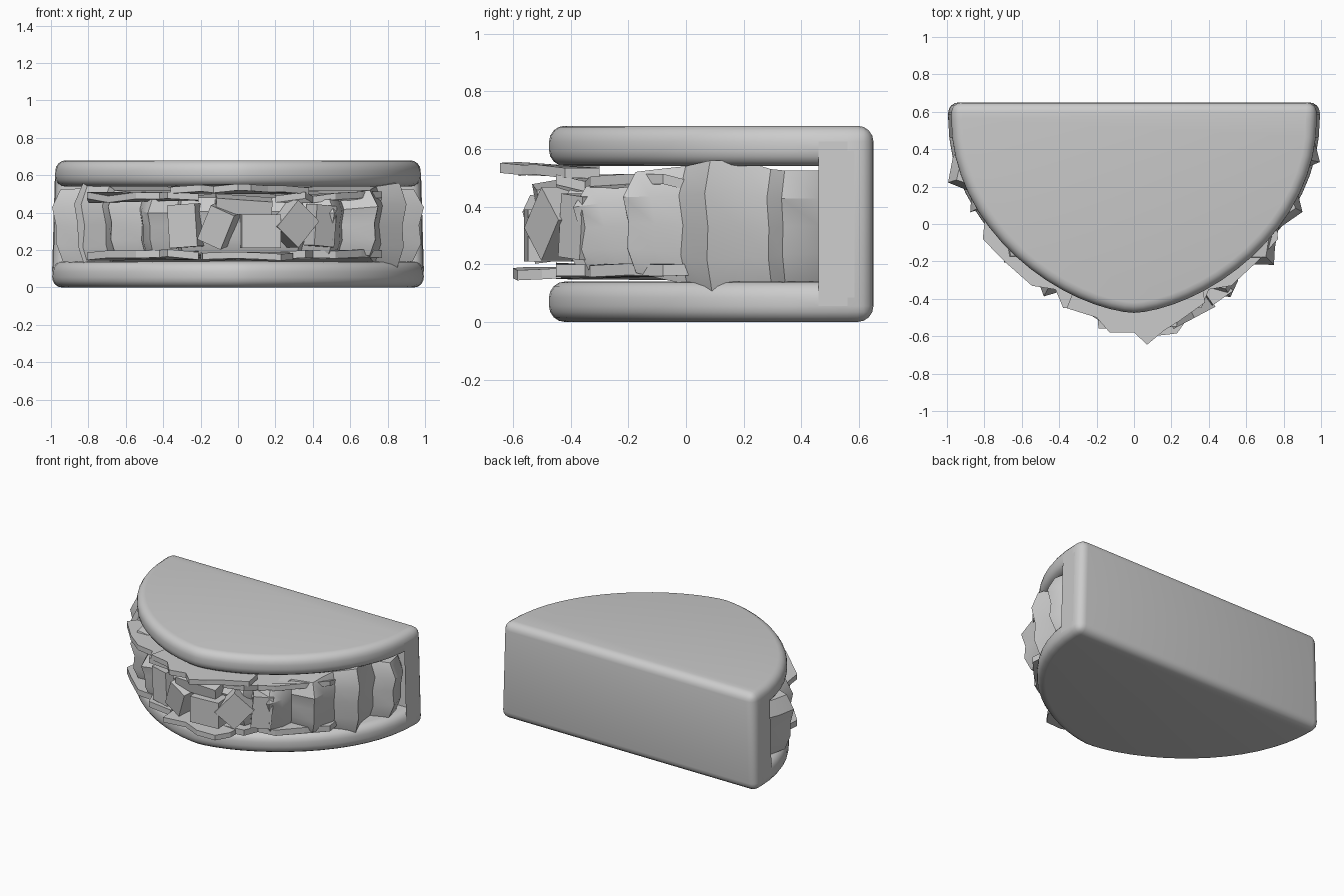
import bpy, bmesh, math, random
from mathutils import Vector, Euler

if "Cube" in bpy.data.objects:
    bpy.data.objects.remove(bpy.data.objects["Cube"])

random.seed(4)


def make(name, verts, faces):
    me = bpy.data.meshes.new(name)
    me.from_pydata(verts, [], faces)
    bm = bmesh.new()
    bm.from_mesh(me)
    bmesh.ops.recalc_face_normals(bm, faces=bm.faces)
    bm.to_mesh(me)
    bm.free()
    ob = bpy.data.objects.new(name, me)
    bpy.context.collection.objects.link(ob)
    return ob


def prism(name, outline, z0, z1, z_off=None):
    n = len(outline)
    off = z_off or [0] * n
    verts = [(x, y, z0 + o) for (x, y), o in zip(outline, off)]
    verts += [(x, y, z1 + o) for (x, y), o in zip(outline, off)]
    faces = [list(range(n)), list(range(n, 2 * n))]
    faces += [(i, (i + 1) % n, n + (i + 1) % n, n + i) for i in range(n)]
    return make(name, verts, faces)


def smooth(ob, angle):
    bpy.ops.object.select_all(action="DESELECT")
    ob.select_set(True)
    bpy.context.view_layer.objects.active = ob
    bpy.ops.object.shade_smooth_by_angle(angle=math.radians(angle))


# bread: half-oval block with a slot cut out, leaving two slabs and a back wall
outline = []
for i in range(33):
    s = 1 - 2 * i / 32
    c = math.copysign(abs(s) ** 0.85, s)          # even spacing around the tip
    t = math.acos(max(-1, min(1, math.sin(s * math.pi / 2))))
    c = math.cos(t)
    outline.append((math.copysign(0.99 * abs(c) ** 1.25, c), 0.56 - 1.035 * math.sin(t)))
outline += [(-0.99, 0.65), (0.99, 0.65)]
bread = prism("bread", outline, 0, 0.68)
for v in bread.data.vertices:
    v.co.x *= 0.985 if v.co.z > 0.3 else 1.005
slot = prism("slot_cutter", [(-2, -2), (2, -2), (2, 0.53), (-2, 0.53)], 0.14, 0.54)
slot.hide_render = True
cut = bread.modifiers.new("slot", "BOOLEAN")
cut.operation, cut.object, cut.solver = "DIFFERENCE", slot, "EXACT"
bpy.context.view_layer.objects.active = bread
bpy.ops.object.modifier_apply(modifier="slot")
bpy.data.objects.remove(slot)
# round only the outward edges
bm = bmesh.new()
bm.from_mesh(bread.data)
bmesh.ops.recalc_face_normals(bm, faces=bm.faces)
edges = [e for e in bm.edges if e.calc_face_angle_signed(0) > math.radians(40)]
bmesh.ops.bevel(bm, geom=edges, offset=0.055, segments=4, profile=0.5,
                affect="EDGES", clamp_overlap=False)
bm.to_mesh(bread.data)
bm.free()
smooth(bread, 35)

# filling: crumpled wall of overlapping chunks, (x, y, low z, high z)
half = [(0.88, 0.56, .14, .52), (0.97, 0.46, .14, .525), (1.0, 0.33, .14, .525),
        (0.87, 0.28, .12, .53), (0.88, 0.17, .11, .56), (0.91, 0.06, .10, .56),
        (0.78, -0.03, .13, .54), (0.76, -0.13, .15, .53), (0.75, -0.22, .17, .52),
        (0.57, -0.22, .17, .50), (0.56, -0.31, .17, .49), (0.52, -0.4, .18, .47),
        (0.36, -0.36, .18, .47), (0.34, -0.44, .18, .48), (0.18, -0.44, .18, .48)]
ring = half + [(-x * (0.93 if y < 0.1 else 1), y + (0.01 if y < 0.1 else -0.11), a, b)
               for x, y, a, b in reversed(half[1:])] + [(-0.88, 0.56, .14, .52)]
levels = [(0, 0.94), (0.25, 0.98), (0.5, 0.975), (0.75, 1.0), (1, 0.95)]
n = len(ring)
verts, faces = [], []
for t, s in levels:
    for x, y, a, b in ring:
        k = s + random.uniform(-0.01, 0.0)
        verts.append((x * k, 0.53 + (y - 0.53) * k, a + (b - a) * t))
for j in range(len(levels) - 1):
    for i in range(n):
        k = (i + 1) % n
        faces.append((j * n + i, j * n + k, (j + 1) * n + k, (j + 1) * n + i))
for base, z in ((0, 0.15), ((len(levels) - 1) * n, 0.52)):
    verts.append((0, 0.3, z))
    faces += [(base + i, base + (i + 1) % n, len(verts) - 1) for i in range(n)]
smooth(make("meat_filling", verts, faces), 35)


# leaves: thin ragged sheets poking out at the front
def leaf(name, pts, z, thick, wave):
    off = [random.uniform(-wave, wave) for _ in pts]
    return prism(name, pts, z, z + thick, off)


side = [(0.2, -0.3), (0.45, -0.02), (0.76, 0.02), (0.77, -0.08), (0.66, -0.2),
        (0.52, -0.33), (0.4, -0.35), (0.36, -0.45), (0.2, -0.45)]
for tag, sx in (("right", 1), ("left", -1.05)):
    pts = [(x * sx, y) for x, y in side]
    leaf("lower_leaf_" + tag, pts, 0.155, 0.04, 0.012)
    leaf("upper_leaf_" + tag, pts, 0.465, 0.035, 0.014)

tongue = [(-0.3, -0.3), (-0.36, -0.45), (-0.2, -0.5), (-0.13, -0.58), (0.0, -0.58),
          (0.07, -0.645), (0.16, -0.57), (0.24, -0.52), (0.38, -0.42), (0.36, -0.3)]
leaf("upper_front_leaf", tongue, 0.51, 0.035, 0.012)
leaf("lower_front_leaf", [(-0.2, -0.4), (-0.19, -0.56), (-0.02, -0.55), (0.1, -0.6),
                          (0.23, -0.585), (0.29, -0.5), (0.3, -0.38)], 0.15, 0.035, 0.008)


# cubes of topping in the mouth of the sandwich
def cube(name, loc, size, rot):
    r = Euler([math.radians(a) for a in rot])
    v = []
    for i in range(8):
        c = Vector(((i & 1) - .5, (i >> 1 & 1) - .5, (i >> 2) - .5))
        c = Vector(c[k] * size[k] for k in range(3))
        c.rotate(r)
        v.append(c + Vector(loc))
    make(name, v, [(0, 1, 3, 2), (4, 5, 7, 6), (0, 1, 5, 4), (2, 3, 7, 6),
                   (0, 2, 6, 4), (1, 3, 7, 5)])


cube("topping_left", (-0.1, -0.46, 0.33), (0.14, 0.15, 0.2), (8, 24, -12))
cube("topping_middle", (0.12, -0.48, 0.3), (0.21, 0.15, 0.18), (0, 0, 4))
cube("topping_right", (0.29, -0.44, 0.34), (0.17, 0.14, 0.19), (0, 42, 28))
cube("topping_far_left", (-0.28, -0.4, 0.33), (0.16, 0.1, 0.23), (0, -4, -22))
cube("topping_far_right", (0.44, -0.36, 0.33), (0.13, 0.1, 0.22), (0, 5, 35))
cube("topping_top", (0.03, -0.45, 0.44), (0.3, 0.14, 0.08), (10, 4, 3))
